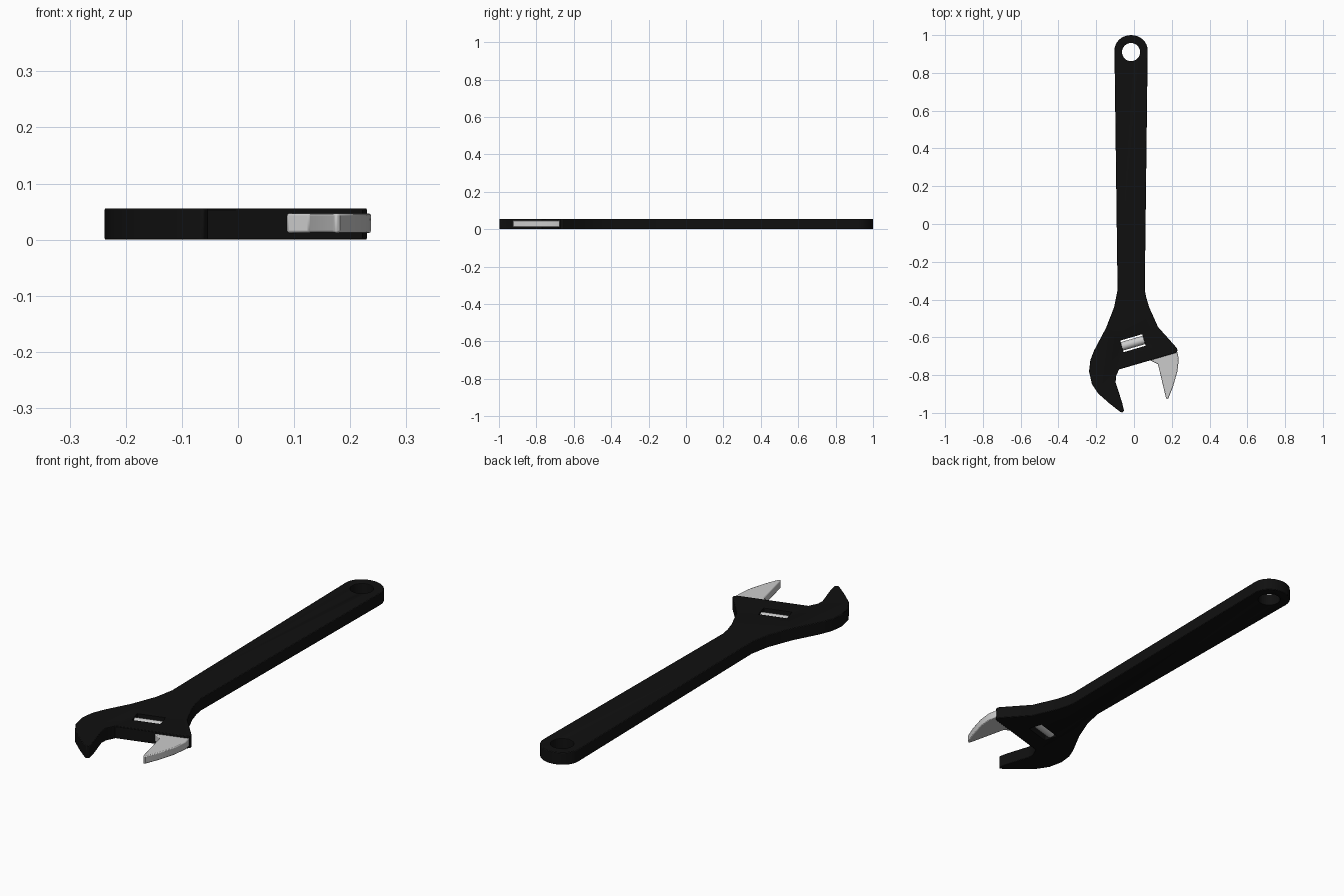
import bpy, bmesh, math
from mathutils import Matrix, Vector

if "Cube" in bpy.data.objects:
    bpy.data.objects.remove(bpy.data.objects["Cube"])

TILT = math.radians(16.3)
MID_Z = 0.028


def material(name, rgb):
    m = bpy.data.materials.new(name)
    m.diffuse_color = (*rgb, 1)
    m.use_nodes = True
    m.node_tree.nodes["Principled BSDF"].inputs["Base Color"].default_value = m.diffuse_color
    return m


def add_mesh(name, bm, mat=None):
    bmesh.ops.recalc_face_normals(bm, faces=bm.faces)
    me = bpy.data.meshes.new(name)
    bm.to_mesh(me)
    bm.free()
    ob = bpy.data.objects.new(name, me)
    bpy.context.collection.objects.link(ob)
    if mat:
        me.materials.append(mat)
    return ob


def plate(name, pts, z0, z1, mat=None):
    bm = bmesh.new()
    face = bm.faces.new([bm.verts.new((x, y, z0)) for x, y in pts])
    ext = bmesh.ops.extrude_face_region(bm, geom=[face])
    top = [v for v in ext["geom"] if isinstance(v, bmesh.types.BMVert)]
    bmesh.ops.translate(bm, verts=top, vec=(0, 0, z1 - z0))
    return add_mesh(name, bm, mat)


def cylinder(name, r, depth, matrix, seg, mat=None):
    bm = bmesh.new()
    bmesh.ops.create_cone(bm, cap_ends=True, segments=seg, radius1=r,
                          radius2=r, depth=depth, matrix=matrix)
    return add_mesh(name, bm, mat)


def cut(ob, cutter):
    mod = ob.modifiers.new("cut", 'BOOLEAN')
    mod.object = cutter
    mod.solver = 'EXACT'
    cutter.hide_render = True
    cutter.hide_viewport = True


def soften(ob, width):
    mod = ob.modifiers.new("edge", 'BEVEL')
    mod.width = width
    mod.segments = 2
    mod.limit_method = 'ANGLE'
    mod.angle_limit = math.radians(50)


def smooth(ob):
    bpy.ops.object.select_all(action='DESELECT')
    ob.select_set(True)
    bpy.context.view_layer.objects.active = ob
    bpy.ops.object.shade_smooth_by_angle(angle=math.radians(30))


black = material("black_finish", (0.005, 0.005, 0.005))

# Handle and fixed jaw: rounded end plus head outline
end = [(-0.0155 + 0.088 * math.cos(a), 0.92 + 0.08 * math.sin(a))
       for a in (math.pi * i / 16 for i in range(17))]
head = [(-0.087, -0.35), (-0.105, -0.44), (-0.148, -0.55), (-0.21, -0.667),
        (-0.231, -0.72), (-0.238, -0.78), (-0.223, -0.847), (-0.19, -0.897),
        (-0.13, -0.95), (-0.075, -0.993), (-0.062, -0.999), (-0.053, -0.988),
        (-0.063, -0.945), (-0.097, -0.84), (-0.096, -0.807), (-0.079, -0.77),
        (0.222, -0.682), (0.23, -0.672), (0.228, -0.658), (0.127, -0.545),
        (0.08, -0.44), (0.065, -0.39), (0.057, -0.35)]
body = plate("handle_and_fixed_jaw", end + head, 0, 0.056, black)

# Hanging hole and worm window
hole = cylinder("hanging_hole_cutter", 0.048, 0.3,
                Matrix.Translation((-0.0155, 0.91, MID_Z)), 32)
cut(body, hole)

centre = Vector((-0.006, -0.631, MID_Z))
turn = Matrix.Translation(centre) @ Matrix.Rotation(TILT, 4, 'Z')
bm = bmesh.new()
bmesh.ops.create_cube(bm, size=1, matrix=turn @ Matrix.Diagonal((0.122, 0.064, 0.3, 1)))
cut(body, add_mesh("window_cutter", bm))
soften(body, 0.003)
smooth(body)

# Adjusting worm screw lying in the window
worm = cylinder("worm_screw", 0.023, 0.122,
                turn @ Matrix.Rotation(math.pi / 2, 4, 'Y'), 24)
smooth(worm)

# Sliding jaw, its root tucked into the head
jaw = plate("sliding_jaw",
            [(0.085, -0.70), (0.087, -0.722), (0.127, -0.742), (0.168, -0.917),
             (0.174, -0.928), (0.182, -0.923), (0.207, -0.86), (0.23, -0.78),
             (0.237, -0.715), (0.229, -0.675), (0.21, -0.67)], 0.012, 0.047)
soften(jaw, 0.004)
smooth(jaw)
